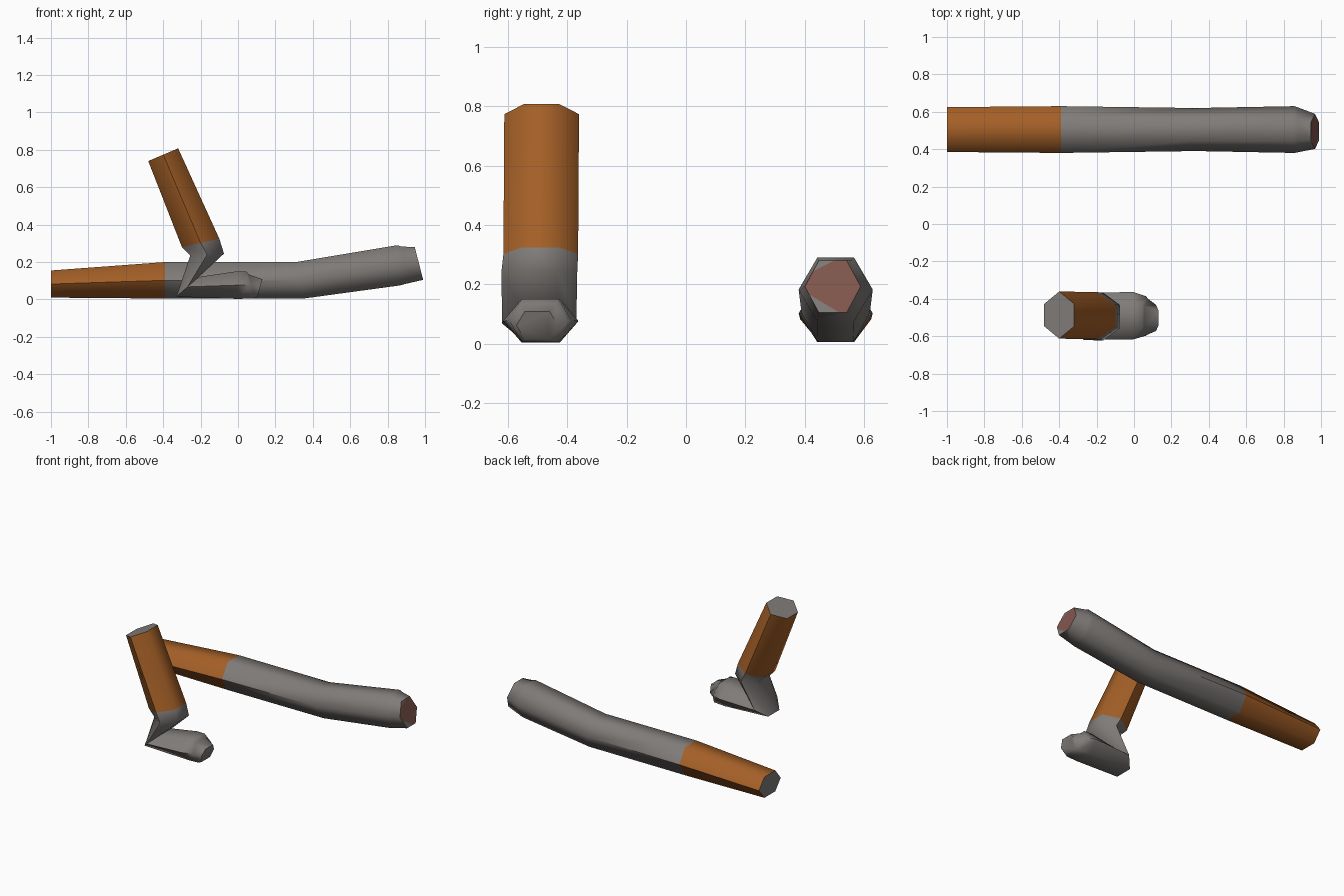
import bpy, bmesh, math
from mathutils import Vector

if "Cube" in bpy.data.objects:
    bpy.data.objects.remove(bpy.data.objects["Cube"])


def material(name, rgb):
    m = bpy.data.materials.new(name)
    m.diffuse_color = (*rgb, 1)
    m.use_nodes = True
    m.node_tree.nodes["Principled BSDF"].inputs["Base Color"].default_value = m.diffuse_color
    return m


ORANGE = material("burnt orange", (0.37, 0.115, 0.02))
GREY = material("warm grey", (0.215, 0.2, 0.19))
PINK = material("dull red", (0.22, 0.095, 0.075))


def hex_tube(name, rings, orange_spans, cuts=()):
    """Loft hexagons. Ring = top x,z, bottom x,z, centre y, half width, half flat."""
    bm = bmesh.new()
    loops = []
    for tx, tz, bx, bz, cy, r, f in rings:
        mx, mz = (tx + bx) / 2, (tz + bz) / 2
        pts = [(tx, cy - f, tz), (tx, cy + f, tz), (mx, cy + r, mz),
               (bx, cy + f, bz), (bx, cy - f, bz), (mx, cy - r, mz)]
        loops.append([bm.verts.new(p) for p in pts])
    for i, (a, b) in enumerate(zip(loops, loops[1:])):
        for k in range(6):
            n = (k + 1) % 6
            face = bm.faces.new((a[k], a[n], b[n], b[k]))
            face.material_index = 0 if i < orange_spans else 1
    bm.faces.new(loops[0]).material_index = 1
    tip = bm.faces.new(loops[-1])
    tip.material_index = 2 if cuts else 1
    # grey patches at the corners of the red tip
    for co, no in cuts:
        red = [f for f in bm.faces if f.material_index == 2]
        geom = red + list({e for f in red for e in f.edges}) + list({v for f in red for v in f.verts})
        bmesh.ops.bisect_plane(bm, geom=geom, plane_co=co, plane_no=no)
        for f in bm.faces:
            if f.material_index == 2 and (f.calc_center_median() - Vector(co)).dot(Vector(no)) > 0:
                f.material_index = 1
    bmesh.ops.recalc_face_normals(bm, faces=bm.faces)
    me = bpy.data.meshes.new(name)
    bm.to_mesh(me)
    bm.free()
    for m in (ORANGE, GREY, PINK):
        me.materials.append(m)
    ob = bpy.data.objects.new(name, me)
    bpy.context.collection.objects.link(ob)
    bpy.ops.object.select_all(action='DESELECT')
    ob.select_set(True)
    bpy.context.view_layer.objects.active = ob
    bpy.ops.object.shade_smooth_by_angle(angle=math.radians(62))
    return ob


# long, nearly straight limb with a red tip
hex_tube("long_limb", [
    (-1.0, 0.155, -1.0, 0.01, 0.505, 0.12, 0.06),
    (-0.39, 0.20, -0.39, 0.005, 0.505, 0.125, 0.062),
    (0.31, 0.20, 0.35, 0.005, 0.505, 0.115, 0.06),
    (0.85, 0.29, 0.865, 0.075, 0.505, 0.125, 0.062),
    (0.875, 0.283, 0.89, 0.082, 0.503, 0.118, 0.059),
    (0.945, 0.28, 0.99, 0.105, 0.495, 0.094, 0.047),
], 1, cuts=[((0.95, 0.45, 0.255), (0, -0.5, 1)),
            ((0.98, 0.45, 0.145), (0, -0.6, -1))])

# short bent limb: upper part, elbow, forearm and stub
hex_tube("bent_limb", [
    (-0.32, 0.808, -0.48, 0.74, -0.487, 0.126, 0.06),
    (-0.10, 0.325, -0.30, 0.28, -0.49, 0.126, 0.062),
    (-0.075, 0.245, -0.255, 0.235, -0.495, 0.128, 0.062),
    (-0.21, 0.12, -0.33, 0.015, -0.495, 0.125, 0.062),
    (-0.01, 0.15, 0.0, 0.003, -0.49, 0.127, 0.064),
    (0.045, 0.15, 0.085, 0.006, -0.492, 0.105, 0.062),
    (0.055, 0.135, 0.095, 0.01, -0.495, 0.095, 0.055),
    (0.13, 0.108, 0.105, 0.015, -0.502, 0.07, 0.042),
], 1)
